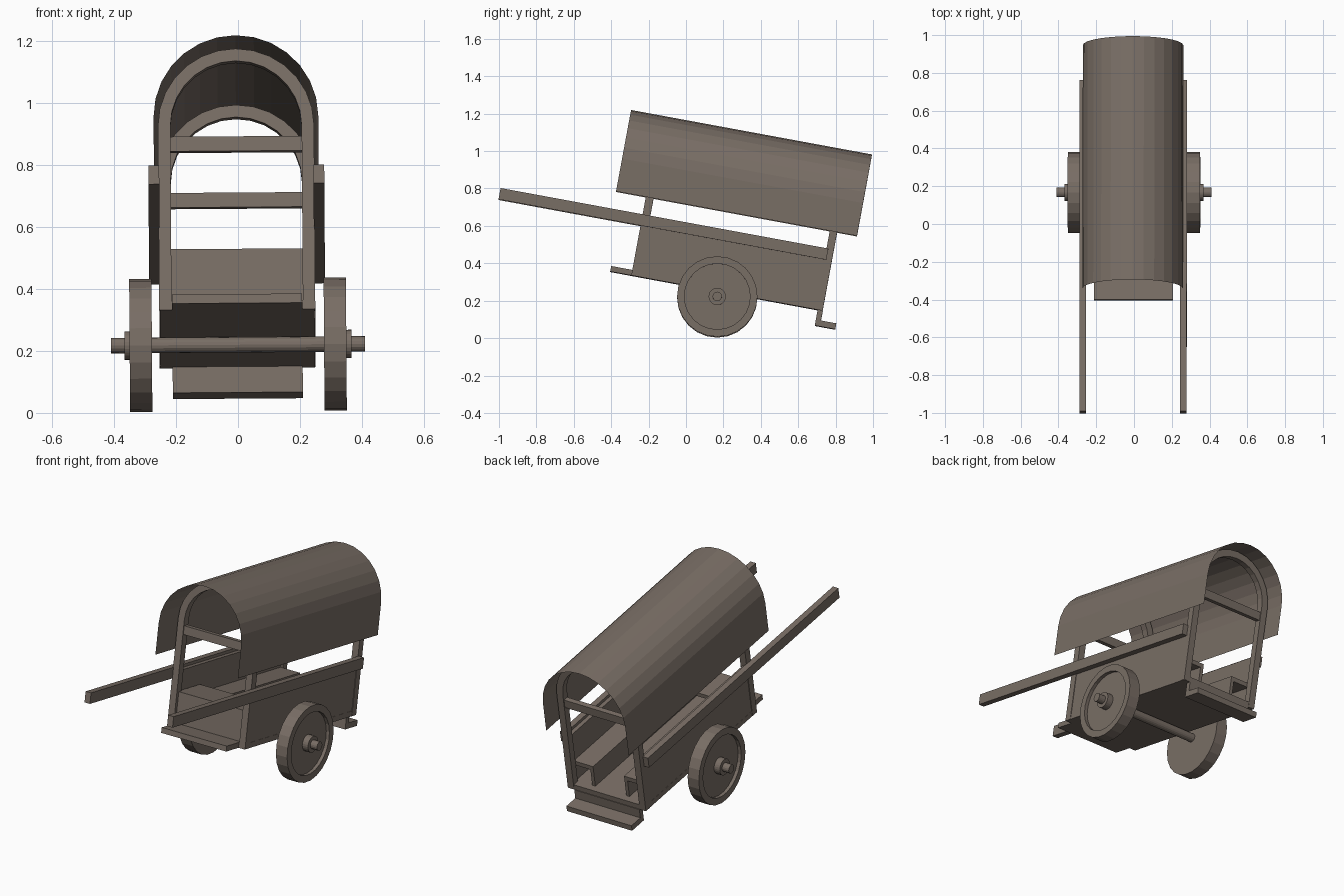
import bpy, bmesh, math
from mathutils import Matrix

if "Cube" in bpy.data.objects:
    bpy.data.objects.remove(bpy.data.objects["Cube"])

wood = bpy.data.materials.new("weathered brown")
wood.diffuse_color = (0.19, 0.155, 0.13, 1)
wood.use_nodes = True
wood.node_tree.nodes["Principled BSDF"].inputs["Base Color"].default_value = wood.diffuse_color

ROLL = Matrix.Rotation(-0.007, 4, 'Y')
TILT = ROLL @ Matrix.Rotation(-math.radians(10.46), 4, 'X')   # cart leans down at the back


def finish(name, bm, matrix=TILT, recalc=True):
    if recalc:
        bmesh.ops.recalc_face_normals(bm, faces=bm.faces)
    me = bpy.data.meshes.new(name)
    bm.to_mesh(me)
    bm.free()
    me.materials.append(wood)
    me.transform(matrix)
    ob = bpy.data.objects.new(name, me)
    bpy.context.collection.objects.link(ob)
    return ob


def box(name, x0, x1, y0, y1, z0, z1):
    bm = bmesh.new()
    bmesh.ops.create_cube(bm, size=1)
    for v in bm.verts:
        v.co = ((x0 + x1) / 2 + v.co.x * (x1 - x0),
                (y0 + y1) / 2 + v.co.y * (y1 - y0),
                (z0 + z1) / 2 + v.co.z * (z1 - z0))
    return finish(name, bm)


def arch(radius, foot, centre=0.88, n=14):
    """Points of a round arch with straight legs, in x and z."""
    pts = [(radius, foot)]
    for i in range(n + 1):
        a = math.pi * i / n
        pts.append((radius * math.cos(a), centre + radius * math.sin(a)))
    return pts + [(-radius, foot)]


def lathe(name, profile, matrix, n=24):
    """Spin (x, radius) points around the x axis."""
    bm = bmesh.new()
    rings = []
    for x, r in profile:
        rings.append([bm.verts.new((x, r * math.cos(2 * math.pi * i / n),
                                    r * math.sin(2 * math.pi * i / n))) for i in range(n)])
    for a, b in zip(rings, rings[1:]):
        for i in range(n):
            j = (i + 1) % n
            bm.faces.new((a[i], a[j], b[j], b[i]))
    bm.faces.new(rings[0])
    bm.faces.new(rings[-1])
    return finish(name, bm, matrix)


# Canopy: a thin arched sheet
bm = bmesh.new()
front, back = [[bm.verts.new((x, y, z)) for x, z in arch(0.266, 0.702)] for y in (-0.51, 0.80)]
for i in range(len(front) - 1):
    bm.faces.new((front[i], front[i + 1], back[i + 1], back[i]))
finish("canopy", bm)

# Hoops: posts that join in an arch under the canopy
for name, y0, y1 in (("front_hoop", -0.348, -0.306), ("rear_hoop", 0.652, 0.692)):
    bm = bmesh.new()
    loops = [[bm.verts.new((x, y, z)) for x, z in arch(r, 0.276)]
             for y, r in ((y0, 0.252), (y1, 0.252), (y1, 0.212), (y0, 0.212))]
    for k in range(4):
        a, b = loops[k], loops[(k + 1) % 4]
        for i in range(len(a) - 1):
            bm.faces.new((a[i], a[i + 1], b[i + 1], b[i]))
    for i in (0, -1):
        bm.faces.new([l[i] for l in loops])
    finish(name, bm)
    box(name.replace("hoop", "crossbar"), -0.212, 0.212, y0 + 0.005, y1 - 0.005, 0.797, 0.845)

# Body floor, front footboard and rear step
box("floor", -0.25, 0.25, -0.348, 0.69, 0.275, 0.305)
box("footboard", -0.21, 0.21, -0.463, -0.348, 0.275, 0.305)
box("step_riser", -0.21, 0.21, 0.665, 0.693, 0.19, 0.275)
box("step_tread", -0.21, 0.21, 0.69, 0.776, 0.19, 0.222)

# Front seat
box("seat_front", -0.22, 0.22, -0.33, -0.306, 0.305, 0.478)
box("front_seat", -0.22, 0.22, -0.33, -0.12, 0.455, 0.478)

# Both sides: panels, poles, hollow benches and wheels
for s, side in ((-1, "left"), (1, "right")):
    def pair(a, b):
        return sorted((s * a, s * b))
    box(side + "_panel", *pair(0.225, 0.249), -0.345, 0.688, 0.28, 0.59)
    box(side + "_pole", *pair(0.249, 0.284), -1.12, 0.662, 0.546, 0.607)
    box(side + "_bench_top", *pair(0.10, 0.225), -0.12, 0.65, 0.405, 0.43)
    box(side + "_bench_side", *pair(0.10, 0.12), -0.306, 0.65, 0.305, 0.405)
    place = Matrix.Translation((0, 0.167, 0.22)) @ ROLL
    wheel = [(0.278, 0.215), (0.35, 0.215), (0.35, 0.176), (0.33, 0.176),
             (0.33, 0.046), (0.367, 0.046), (0.367, 0.02)]
    lathe(side + "_wheel", [(s * x, r) for x, r in wheel], place)

# Axle through both wheels
lathe("axle", [(-0.41, 0.025), (0.41, 0.025)], Matrix.Translation((0, 0.167, 0.22)) @ ROLL, 16)
